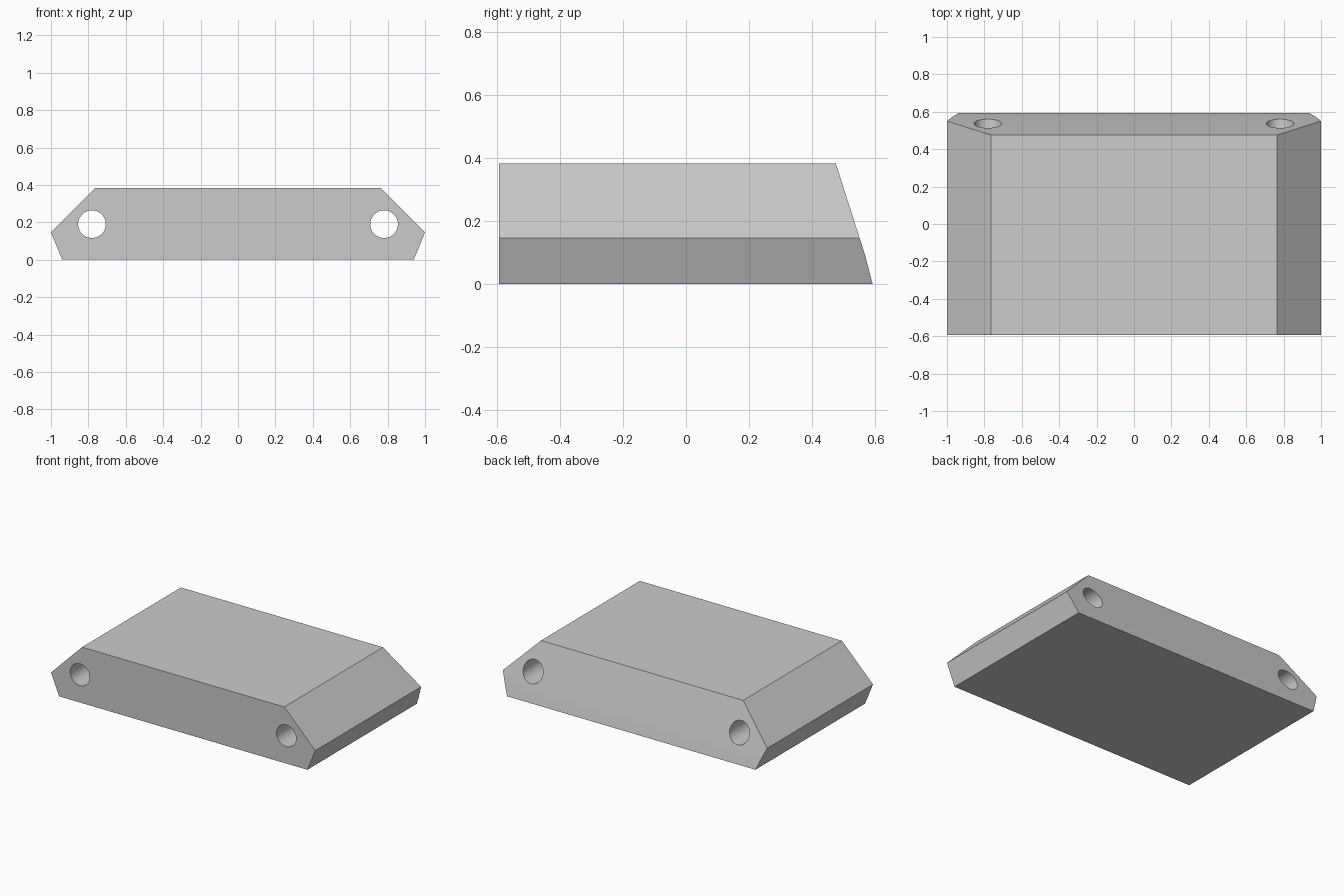
import bpy
import bmesh
from mathutils import Matrix

if "Cube" in bpy.data.objects:
    bpy.data.objects.remove(bpy.data.objects["Cube"])


def prism(name, points, direction):
    """Extrude a closed outline of 3D points along a direction."""
    bm = bmesh.new()
    face = bm.faces.new([bm.verts.new(p) for p in points])
    ext = bmesh.ops.extrude_face_region(bm, geom=[face])
    verts = [g for g in ext["geom"] if isinstance(g, bmesh.types.BMVert)]
    bmesh.ops.translate(bm, verts=verts, vec=direction)
    bmesh.ops.recalc_face_normals(bm, faces=bm.faces)
    return finish(name, bm)


def finish(name, bm):
    mesh = bpy.data.meshes.new(name)
    bm.to_mesh(mesh)
    bm.free()
    obj = bpy.data.objects.new(name, mesh)
    bpy.context.collection.objects.link(obj)
    return obj


def boolean(target, cutter, operation):
    cutter.hide_render = True
    cutter.hide_set(True)
    mod = target.modifiers.new(cutter.name, 'BOOLEAN')
    mod.object = cutter
    mod.operation = operation
    mod.solver = 'EXACT'


# Block: six-sided front outline, run front to back
half = [(0.94, 0), (1.0, 0.147), (0.765, 0.383)]
outline = half + [(-x, z) for x, z in reversed(half)]
block = prism("bevelled_block", [(x, -0.593, z) for x, z in outline], (0, 1.3, 0))

# Sloping back: side outline with a slight kink low down
side = [(-0.8, -0.1), (0.618, -0.1), (0.569, 0.09), (0.438, 0.5), (-0.8, 0.5)]
slope = prism("back_slope_cutter", [(-1.2, y, z) for y, z in side], (2.4, 0, 0))
boolean(block, slope, 'INTERSECT')

# Round through holes near both ends
for label, sign in (("left", -1), ("right", 1)):
    bm = bmesh.new()
    bmesh.ops.create_cone(bm, cap_ends=True, segments=48, radius1=0.074,
                          radius2=0.074, depth=2,
                          matrix=Matrix.Translation((sign * 0.781, 0, 0.19))
                          @ Matrix.Rotation(1.5707963, 4, 'X'))
    for f in bm.faces:
        f.smooth = len(f.verts) == 4
    boolean(block, finish(label + "_hole_cutter", bm), 'DIFFERENCE')

# Apply the cuts, then remove the cutters
bpy.context.view_layer.objects.active = block
block.select_set(True)
for mod in list(block.modifiers):
    cutter = mod.object
    bpy.ops.object.modifier_apply(modifier=mod.name)
    bpy.data.objects.remove(cutter)
bpy.ops.object.shade_smooth_by_angle(angle=0.17)
